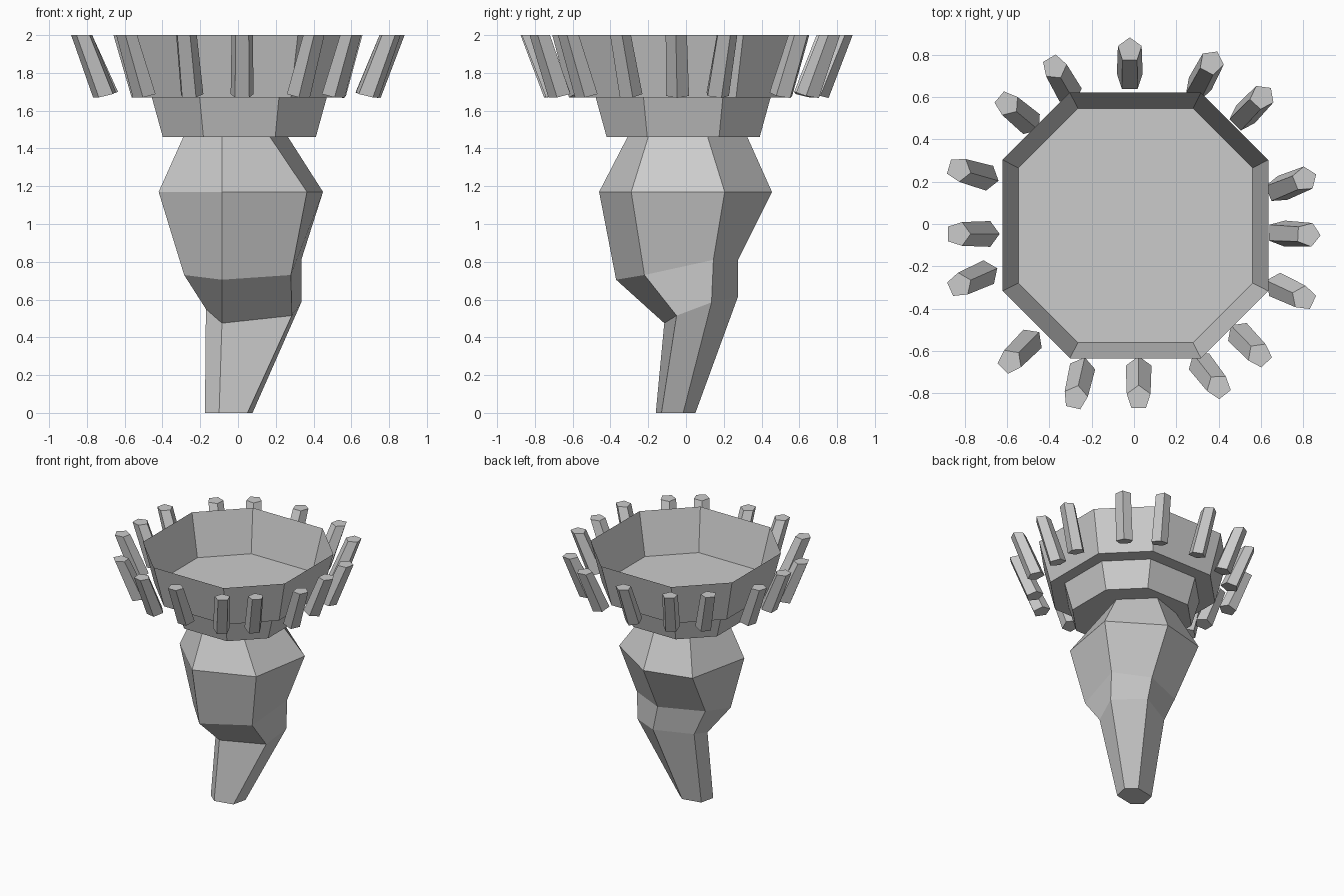
import bpy, math

if "Cube" in bpy.data.objects:
    bpy.data.objects.remove(bpy.data.objects["Cube"])


def loft(name, rings, cap_top=True):
    """Skin a stack of equal-count rings (bottom to top) into a mesh object."""
    n = len(rings[0])
    verts = [p for ring in rings for p in ring]
    faces = [list(range(n))[::-1]]
    for r in range(len(rings) - 1):
        for i in range(n):
            j = (i + 1) % n
            faces.append([r * n + i, r * n + j, (r + 1) * n + j, (r + 1) * n + i])
    if cap_top:
        faces.append([(len(rings) - 1) * n + i for i in range(n)])
    mesh = bpy.data.meshes.new(name)
    mesh.from_pydata(verts, [], faces)
    obj = bpy.data.objects.new(name, mesh)
    bpy.context.collection.objects.link(obj)
    return obj


def octagon(a, h, z, cx=0.007, cy=-0.007):
    """Octagon with apothem a and half side h, counter-clockwise."""
    pts = [(a, -h), (a, h), (h, a), (-h, a), (-a, h), (-a, -h), (-h, -a), (h, -a)]
    return [(cx + x, cy + y, z) for x, y in pts]


# Crooked six-sided stem
loft("stem", [
    [(-.10, -.16, 0), (.05, -.13, 0), (.077, -.015, 0),
     (0, .05, 0), (-.15, .02, 0), (-.175, -.095, 0)],
    [(-.085, -.115, .475), (.285, -.05, .515), (.335, .135, .585),
     (.10, .275, .615), (-.17, .14, .60), (-.17, -.03, .55)],
    [(-.085, -.37, .705), (.28, -.22, .73), (.335, .145, .81),
     (.06, .275, .81), (-.27, .14, .81), (-.285, -.16, .73)],
    [(-.085, -.46, 1.17), (.365, -.29, 1.17), (.45, .205, 1.17),
     (.06, .455, 1.17), (-.31, .36, 1.17), (-.42, -.14, 1.17)],
    [(-.085, -.31, 1.46), (.17, -.20, 1.46), (.265, .115, 1.46),
     (.05, .325, 1.46), (-.2, .24, 1.46), (-.29, -.11, 1.46)],
])

# Collar under the bowl
loft("collar", [octagon(.405, .19, 1.46, cy=-.015), octagon(.463, .21, 1.67, cy=-.015)])

# Open thin-walled bowl
loft("bowl", [octagon(.553, .272, 1.67), octagon(.628, .31, 2.0)], cap_top=False)

# Leaning spikes around the bowl: centre x, centre y, lean direction, turn
spikes = [
    (-.02, .757, 90, 0), (.335, .705, 62, 0), (.56, .553, 46, 0), (.745, .188, 22, 0),
    (.757, -.047, -3, 0), (.743, -.322, -25, 36), (.548, -.572, -46, 36),
    (.36, -.717, -52, 36), (.022, -.755, -90, 36), (-.262, -.757, -103, 36),
    (-.54, -.603, 225, 36), (-.765, -.262, 204, 36), (-.765, -.047, 180, 36),
    (-.765, .24, 164, 36), (-.55, .527, 140, 36), (-.343, .685, 120, 36),
]
for k, (cx, cy, lean, turn) in enumerate(spikes):
    a = math.radians(lean)
    rings = []
    for shift, radius, z, tilt in ((-.066, .064, 1.683, .25), (.066, .059, 2.0, 0)):
        ring = []
        for i in range(5):
            t = math.radians(turn + 72 * i)
            u, v = radius * math.cos(t), radius * math.sin(t)
            out = shift + u
            ring.append((cx + out * math.cos(a) - v * math.sin(a),
                         cy + out * math.sin(a) + v * math.cos(a), z - tilt * u))
        rings.append(ring)
    loft(f"spike_{k + 1}", rings)
